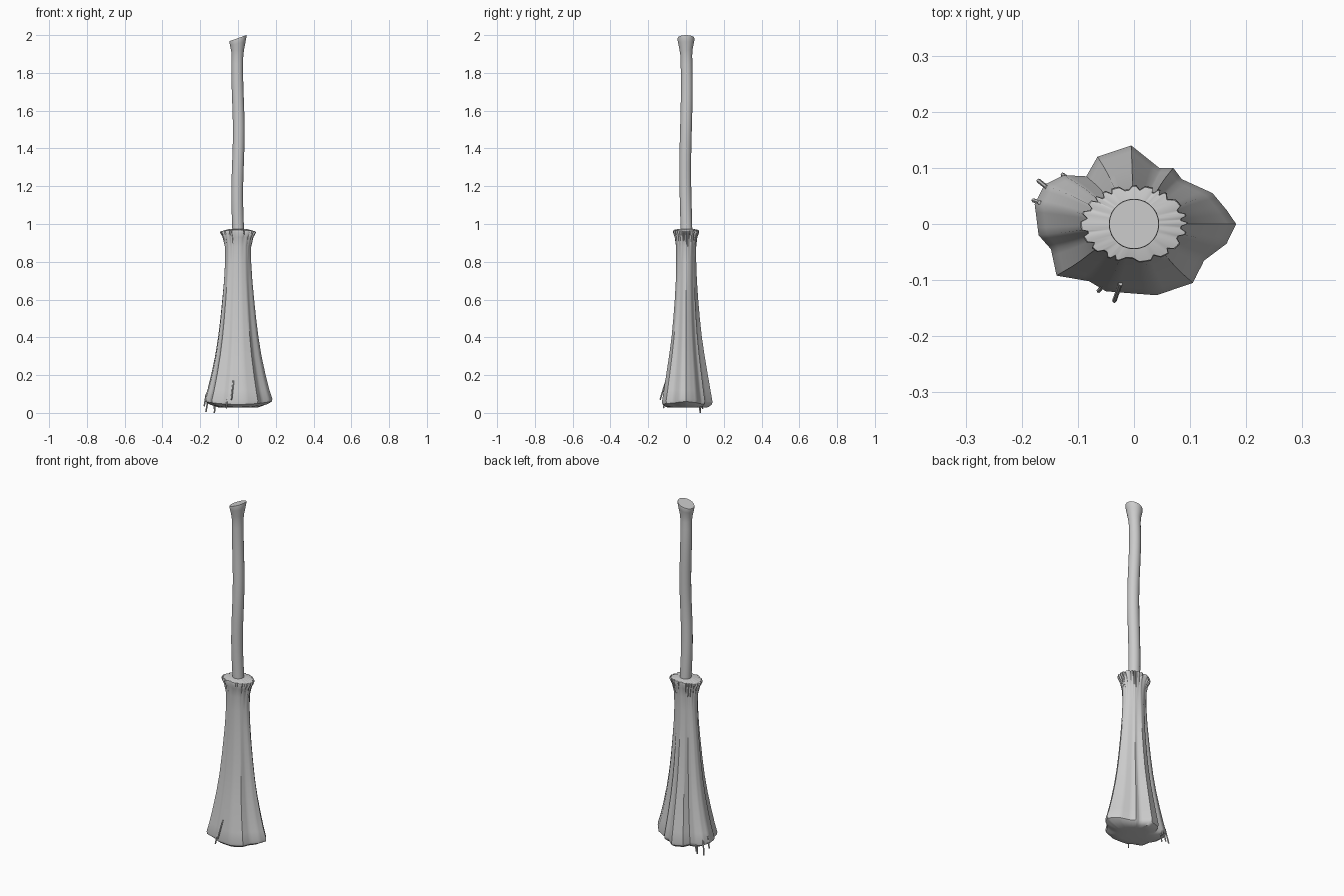
import bpy, bmesh, math, random
from mathutils import Vector

if "Cube" in bpy.data.objects:
    bpy.data.objects.remove(bpy.data.objects["Cube"])

random.seed(4)

def make(name, rings, angle=35):
    """Loft closed rings into a capped smooth object."""
    bm = bmesh.new()
    vs = [[bm.verts.new(p) for p in r] for r in rings]
    n = len(rings[0])
    for a, b in zip(vs, vs[1:]):
        for i in range(n):
            bm.faces.new((a[i], a[(i + 1) % n], b[(i + 1) % n], b[i]))
    bm.faces.new(vs[0][::-1])
    bm.faces.new(vs[-1])
    bmesh.ops.triangulate(bm, faces=[f for f in bm.faces if len(f.verts) > 4])
    bmesh.ops.recalc_face_normals(bm, faces=bm.faces)
    me = bpy.data.meshes.new(name)
    bm.to_mesh(me)
    bm.free()
    ob = bpy.data.objects.new(name, me)
    bpy.context.collection.objects.link(ob)
    bpy.context.view_layer.objects.active = ob
    ob.select_set(True)
    bpy.ops.object.shade_smooth_by_angle(angle=math.radians(angle))
    ob.select_set(False)
    return ob

# Handle: wavy stick with a flared, slanted tip
def handle_ring(cx, cy, z, r, slant=0.0, n=28):
    out = []
    for i in range(n):
        a = 2 * math.pi * i / n
        x, y = r * math.cos(a), r * math.sin(a)
        out.append((cx + x, cy + y, z + slant * x))
    return out

rings = []
for k in range(25):
    z = 0.93 + k * 0.04
    rings.append(handle_ring(0.004 * math.sin(z * 9.5), 0.004 * math.sin(z * 7 + 2), z, 0.031))
rings += [handle_ring(-0.002, 0, 1.92, 0.034, 0.1),
          handle_ring(-0.001, 0, 1.955, 0.041, 0.25),
          handle_ring(0, 0, 1.976, 0.045, 0.38),
          handle_ring(0, 0, 1.984, 0.044, 0.36)]
make("handle", rings)

# Bristle head: lumpy hem outline blended into an oval neck and toothed collar
hem = [(.182, 0), (.165, .025), (.14, .055), (.085, .08), (.07, .1), (.045, .1),
       (-.005, .14), (-.065, .12), (-.085, .085), (-.125, .087), (-.16, .07),
       (-.177, .035), (-.17, -.02), (-.148, -.045), (-.138, -.092), (-.08, -.102),
       (-.05, -.12), (.04, -.127), (.105, -.105), (.125, -.065), (.165, -.035)]
SUB = 4
outline = []
for (x0, y0), (x1, y1) in zip(hem, hem[1:] + hem[:1]):
    outline += [(x0 + (x1 - x0) * t / SUB, y0 + (y1 - y0) * t / SUB) for t in range(SUB)]
N = len(outline)
tooth = []
while len(tooth) < N:
    tooth += [1.05] * random.choice((2, 3)) + [0.94] * random.choice((1, 2))
tooth = tooth[:N]

def head_ring(z, rx, ry, mix, teeth=0.0, rim=0.0):
    """Oval of radii rx, ry; mix adds the hem shape, teeth the collar notches."""
    out = []
    for i, (hx, hy) in enumerate(outline):
        a = math.atan2(hy / .13, hx / .178)
        x = rx * (mix * hx / .178 + (1 - mix) * math.cos(a))
        y = ry * (mix * hy / .133 + (1 - mix) * math.sin(a))
        k = 1 + teeth * (tooth[i] - 1)
        out.append((x * k, y * k, z + rim * (hx / .18) ** 2))
    return out

make("bristle_head", [
    head_ring(.028, .10, .075, 1),
    head_ring(.030, .15, .112, 1, 0, .015),
    head_ring(.045, .176, .131, 1, 0, .015),
    head_ring(.060, .178, .133, 1, 0, .015),
    head_ring(.12, .163, .123, 1),
    head_ring(.20, .143, .110, 1),
    head_ring(.30, .122, .094, 1),
    head_ring(.40, .106, .080, .95),
    head_ring(.50, .094, .070, .9),
    head_ring(.60, .084, .062, .8),
    head_ring(.70, .075, .056, .6),
    head_ring(.80, .069, .053, .4),
    head_ring(.88, .069, .053, .2, .2),
    head_ring(.93, .079, .058, 0, .7),
    head_ring(.955, .091, .066, 0, 1),
    head_ring(.968, .089, .064, 0, 1, -.008),
    head_ring(.974, .045, .040, 0)], 40)

# Loose straws poking out around the hem
straws = [((-.155, .065, .09), (-.170, .077, .005)),
          ((-.168, .038, .10), (-.179, .042, .035)),
          ((-.118, .080, .08), (-.127, .088, .02)),
          ((-.024, -.106, .17), (-.035, -.137, .07)),
          ((-.055, -.110, .08), (-.063, -.119, .025)),
          ((-.12, .070, .06), (-.125, .075, .0))]
for i, (p, q) in enumerate(straws):
    p, q = Vector(p), Vector(q)
    d = (q - p).normalized()
    u = d.cross(Vector((1, .3, 0))).normalized()
    v = d.cross(u)
    make(f"loose_straw_{i + 1}", [[c + .004 * (u * math.cos(t * math.pi / 3) + v * math.sin(t * math.pi / 3))
                                  for t in range(6)] for c in (p, p.lerp(q, .5), q)])
